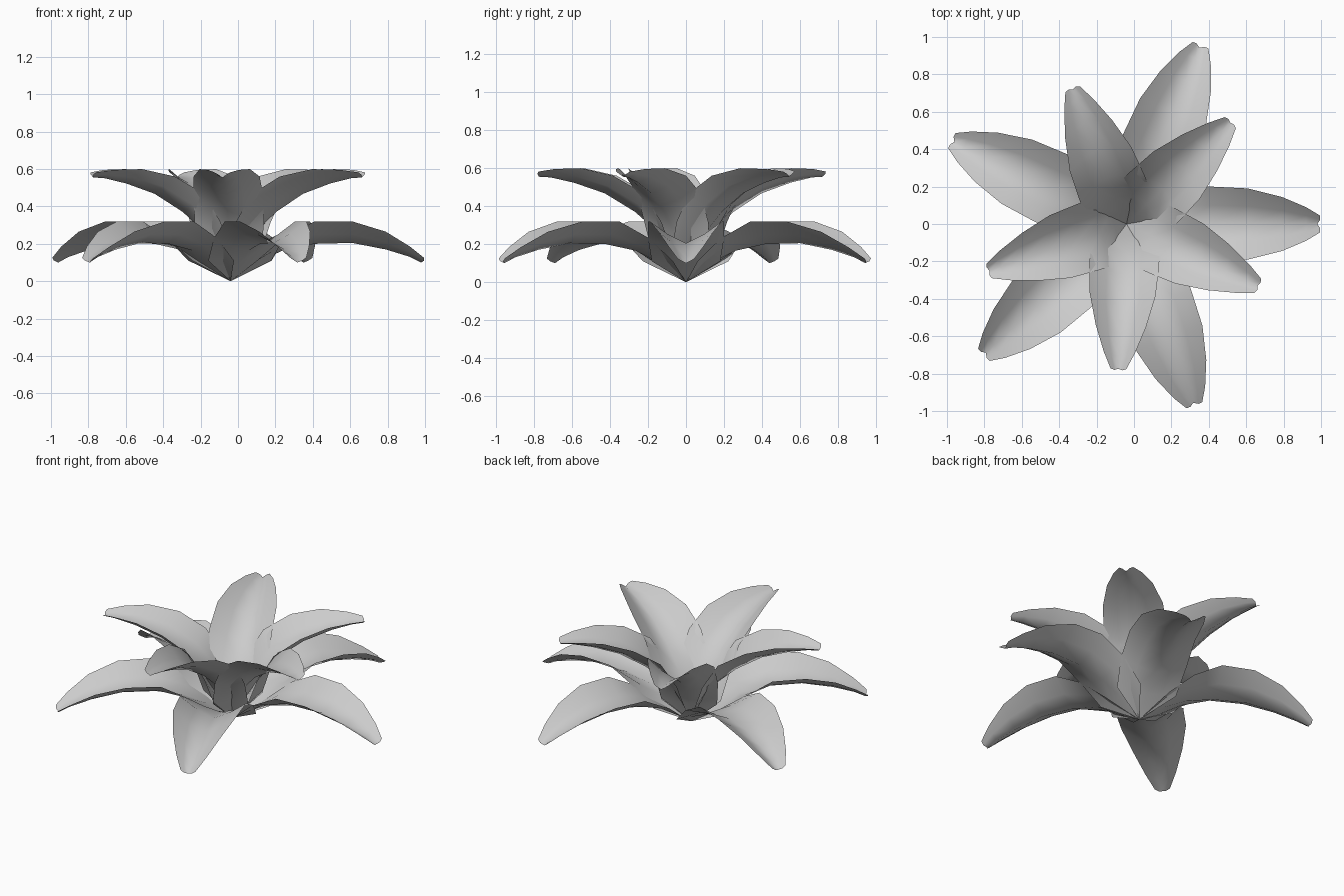
import bpy, bmesh, math
from mathutils import Matrix, Vector

cube = bpy.data.objects.get("Cube")
if cube:
    bpy.data.objects.remove(cube)

mat = bpy.data.materials.new("pale_grey")
mat.use_nodes = True
colour = (0.6, 0.6, 0.6, 1)
mat.diffuse_color = colour
mat.node_tree.nodes["Principled BSDF"].inputs["Base Color"].default_value = colour

# Petal stations: distance out, half width, midrib height, edge height
STATIONS = [
    (0.14, 0.18, 0.10, 0.11),
    (0.28, 0.20, 0.165, 0.23),
    (0.45, 0.20, 0.20, 0.32),
    (0.65, 0.19, 0.205, 0.32),
    (0.83, 0.145, 0.17, 0.265),
    (0.96, 0.09, 0.13, 0.185),
    (1.035, 0.045, 0.10, 0.125),
]


def petal_mesh():
    """Channelled, arching petal that starts at a point and points along +x."""
    bm = bmesh.new()
    base = bm.verts.new((0, 0, 0))
    rows = []
    for out, half, mid, edge in STATIONS:
        row = []
        for side in (-1, -0.5, 0, 0.5, 1):
            lift = abs(side) ** 1.3
            # the midrib stops short of the corners, notching the tip
            notch = 0.015 if side == 0 and out > 1 else 0
            row.append(bm.verts.new((out - notch, side * half, mid + (edge - mid) * lift)))
        rows.append(row)
    for a, b in zip(rows[0], rows[0][1:]):
        bm.faces.new((base, b, a)).smooth = True
    for low, high in zip(rows, rows[1:]):
        for i in range(4):
            bm.faces.new((low[i], high[i], high[i + 1], low[i + 1])).smooth = True
    bmesh.ops.recalc_face_normals(bm, faces=bm.faces)
    if sum(f.normal.z for f in bm.faces) < 0:
        bmesh.ops.reverse_faces(bm, faces=bm.faces)
    mesh = bpy.data.meshes.new("petal")
    bm.to_mesh(mesh)
    bm.free()
    mesh.materials.append(mat)
    return mesh


def ring(name, mesh, turn, tilt, scale):
    """Five petals around the centre, with one wider gap."""
    for i, angle in enumerate((0, 67.5, 154.5, 222.5, 290.5)):
        ob = bpy.data.objects.new(f"{name}_{i + 1}", mesh)
        ob.matrix_world = (Matrix.Translation(Vector((-0.04, 0, 0)))
                           @ Matrix.Rotation(math.radians(angle + turn), 4, "Z")
                           @ Matrix.Rotation(-math.radians(tilt), 4, "Y")
                           @ Matrix.Scale(scale, 4))
        bpy.context.collection.objects.link(ob)


petal = petal_mesh()
ring("lower_petal", petal, 0, 0, 1)
ring("upper_petal", petal, 44.3, 30, 0.93)
